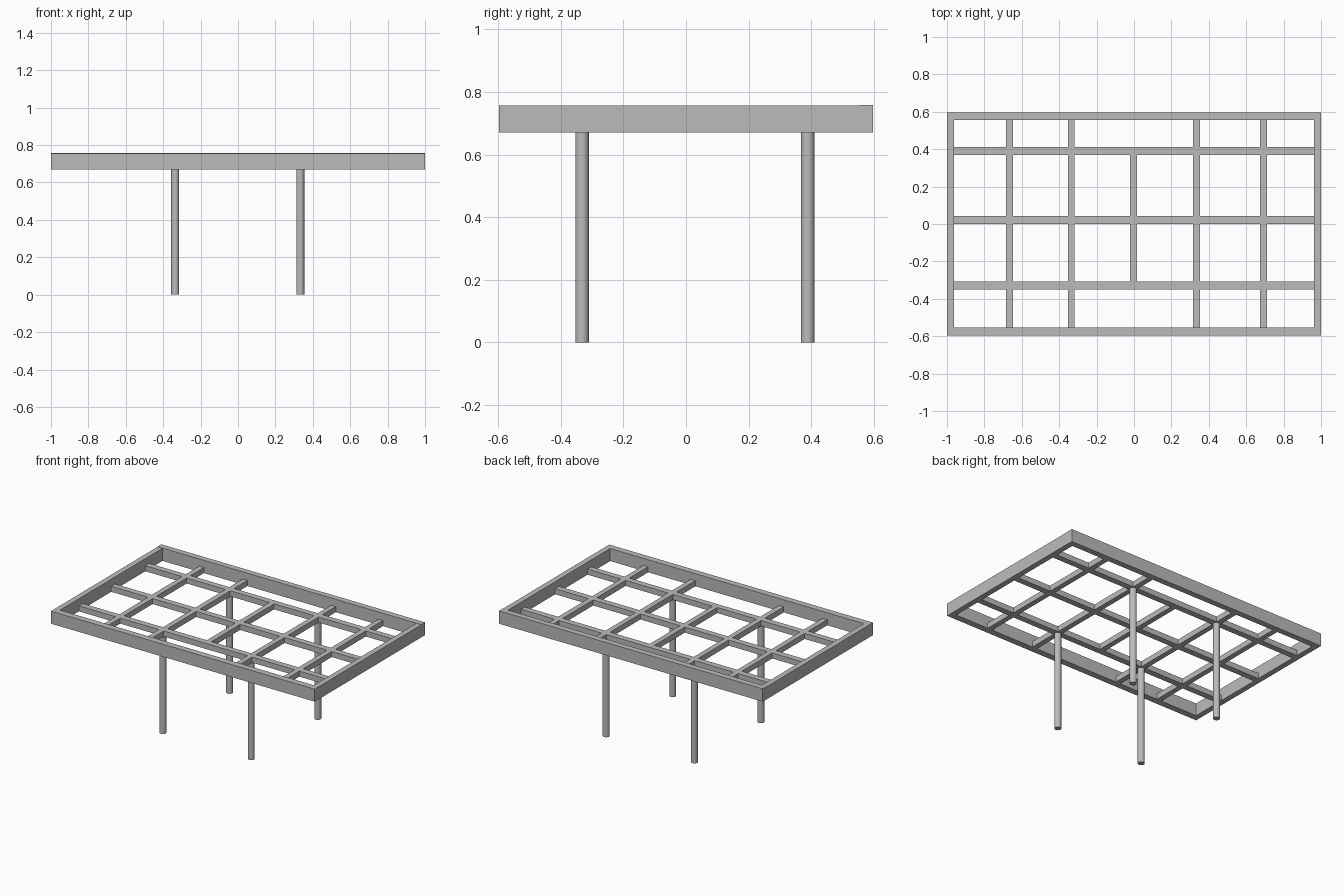
import bpy
import bmesh
from mathutils import Matrix, Vector

cube = bpy.data.objects.get("Cube")
if cube:
    bpy.data.objects.remove(cube, do_unlink=True)

grey = bpy.data.materials.new("plain grey")
grey.use_nodes = True
colour = (0.5, 0.5, 0.5, 1)
grey.diffuse_color = colour
grey.node_tree.nodes["Principled BSDF"].inputs["Base Color"].default_value = colour


def finish(name, bm):
    mesh = bpy.data.meshes.new(name)
    bm.to_mesh(mesh)
    bm.free()
    mesh.materials.append(grey)
    obj = bpy.data.objects.new(name, mesh)
    bpy.context.collection.objects.link(obj)
    return obj


def box(name, low, high):
    low, high = Vector(low), Vector(high)
    bm = bmesh.new()
    bmesh.ops.create_cube(bm, size=1, matrix=Matrix.LocRotScale(
        (low + high) / 2, None, high - low))
    return finish(name, bm)


BASE, TOP, BEAM_TOP = 0.67, 0.756, 0.708
FRONT, BACK = -0.553, 0.556      # inner faces of the long boards
SIDE = 0.962                     # inner faces of the end boards

# Outer frame: long boards run full width, end boards sit between them
box("front_board", (-1, -0.597, BASE), (1, FRONT, TOP))
box("back_board", (-1, BACK, BASE), (1, 0.597, TOP + 0.002))
box("right_board", (-1, FRONT, BASE), (-SIDE, BACK, TOP))
box("left_board", (SIDE, FRONT, BASE), (1, BACK, TOP))

# Long rails
rails = [(-0.35, -0.308), (0.001, 0.043), (0.37, 0.412)]
for i, (y0, y1) in enumerate(rails):
    box(f"long_rail_{i + 1}", (-SIDE, y0, BASE), (SIDE, y1, BEAM_TOP))

# Cross beams fill the bays between rails; the middle one skips the outer bays
edges = [FRONT] + [y for rail in rails for y in rail] + [BACK]
bays = list(zip(edges[::2], edges[1::2]))
for i, x in enumerate((-0.666, -0.336, -0.003, 0.334, 0.692)):
    for j, (y0, y1) in enumerate(bays[1:-1] if i == 2 else bays):
        box(f"cross_beam_{i + 1}_bay_{j + 1}",
            (x - 0.018, y0, BASE), (x + 0.018, y1, BEAM_TOP))

# Round legs under the outer rails
for side, x in (("right", -0.336), ("left", 0.333)):
    for end, y in (("front", -0.332), ("back", 0.389)):
        bm = bmesh.new()
        bmesh.ops.create_cone(bm, cap_ends=True, segments=32, radius1=0.0215,
                              radius2=0.0215, depth=BASE,
                              matrix=Matrix.Translation((x, y, BASE / 2)))
        leg = finish(f"{end}_{side}_leg", bm)
        bpy.ops.object.select_all(action="DESELECT")
        leg.select_set(True)
        bpy.context.view_layer.objects.active = leg
        bpy.ops.object.shade_smooth_by_angle()
